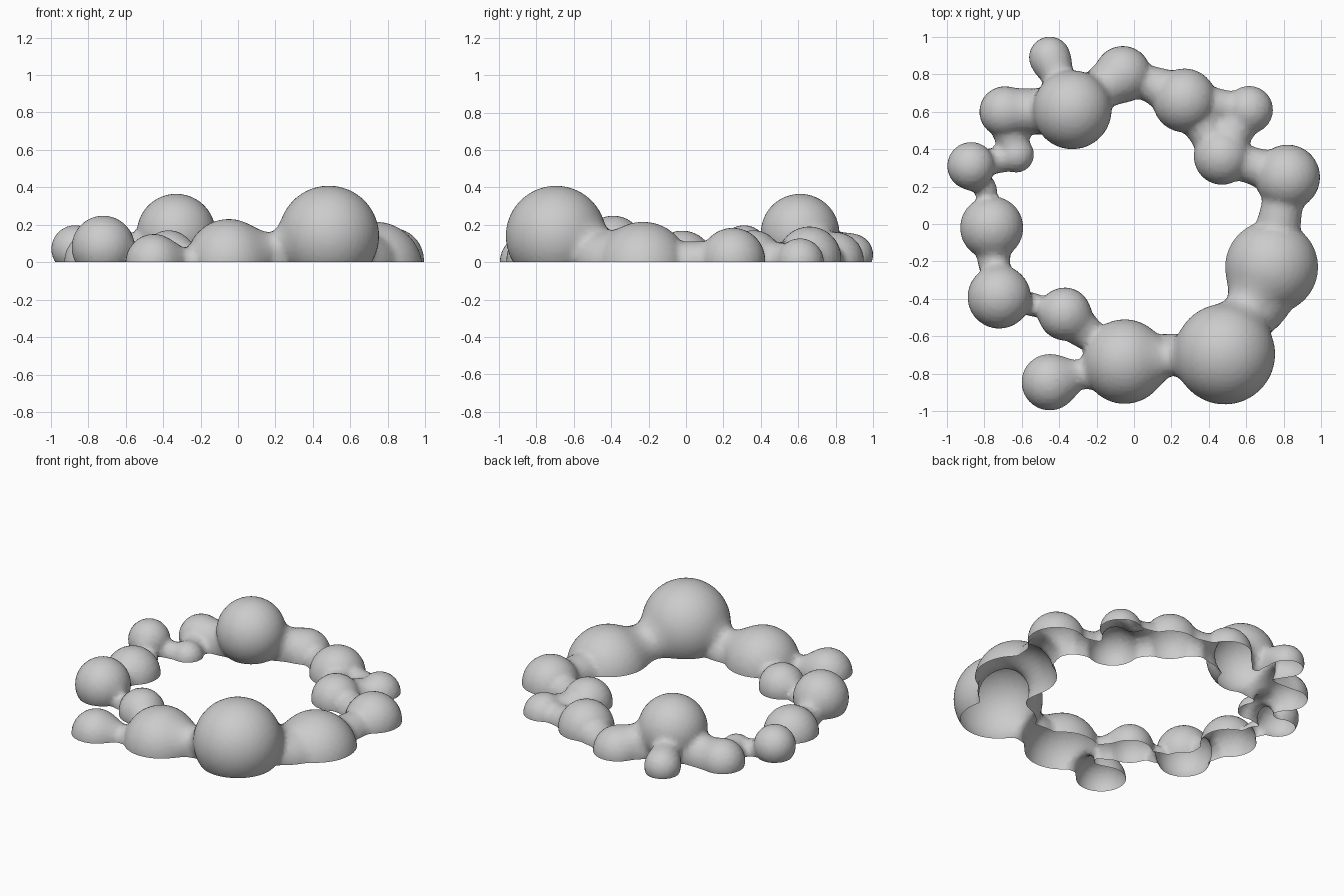
import bpy, bmesh

# Puffs of the ring: x, y, centre height, visible radius
PUFFS = [
    (0.485, -0.695, 0.14, 0.268), (0.735, -0.23, -0.035, 0.25),
    (-0.05, -0.735, 0.005, 0.225), (-0.45, -0.845, 0.0, 0.15),
    (-0.37, -0.48, 0.03, 0.14), (-0.72, -0.39, 0.08, 0.168),
    (-0.76, -0.02, 0.0, 0.168), (-0.87, 0.31, 0.07, 0.127),
    (-0.63, 0.37, 0.0, 0.095), (-0.69, 0.60, 0.03, 0.135),
    (-0.33, 0.61, 0.155, 0.21), (-0.45, 0.89, 0.04, 0.11),
    (-0.06, 0.80, 0.01, 0.15), (0.27, 0.66, 0.02, 0.17),
    (0.615, 0.61, 0.0, 0.127), (0.47, 0.36, 0.02, 0.15),
    (0.82, 0.25, 0.01, 0.173),
]
# Low necks joining neighbours: x, y, visible radius
NECKS = [
    (0.20, -0.69, 0.08), (0.69, -0.45, 0.10), (0.78, 0.04, 0.09),
    (-0.25, -0.81, 0.05), (-0.27, -0.57, 0.07), (-0.54, -0.43, 0.05),
    (-0.75, -0.20, 0.065), (-0.79, 0.19, 0.05), (-0.73, 0.34, 0.06),
    (-0.66, 0.47, 0.07), (-0.54, 0.60, 0.11), (-0.42, 0.80, 0.06),
    (-0.18, 0.73, 0.08), (0.12, 0.74, 0.08), (0.46, 0.63, 0.075),
    (0.38, 0.51, 0.08), (0.53, 0.50, 0.08), (0.64, 0.31, 0.08),
]


# Blend everything together as metaballs
meta = bpy.data.metaballs.new("puffs")
meta.resolution = meta.render_resolution = 0.022
meta.threshold = 0.6
helper = bpy.data.objects.new("puffs", meta)
bpy.context.collection.objects.link(helper)
for x, y, z, r in PUFFS + [(x, y, 0.0, r) for x, y, r in NECKS]:
    ball = meta.elements.new(type='BALL')
    ball.co = (x, y, z)
    ball.radius = r / 0.575
    ball.stiffness = 2.0

bpy.context.view_layer.update()
mesh = bpy.data.meshes.new_from_object(
    helper.evaluated_get(bpy.context.evaluated_depsgraph_get()))
bpy.data.objects.remove(helper)

# Open the underside by slicing at ground level
bm = bmesh.new()
bm.from_mesh(mesh)
bmesh.ops.bisect_plane(bm, geom=bm.verts[:] + bm.edges[:] + bm.faces[:],
                       plane_co=(0, 0, 0), plane_no=(0, 0, 1), clear_inner=True)
for f in bm.faces:
    f.smooth = True
bm.to_mesh(mesh)
bm.free()
ring = bpy.data.objects.new("cloud_ring", mesh)
bpy.context.collection.objects.link(ring)
